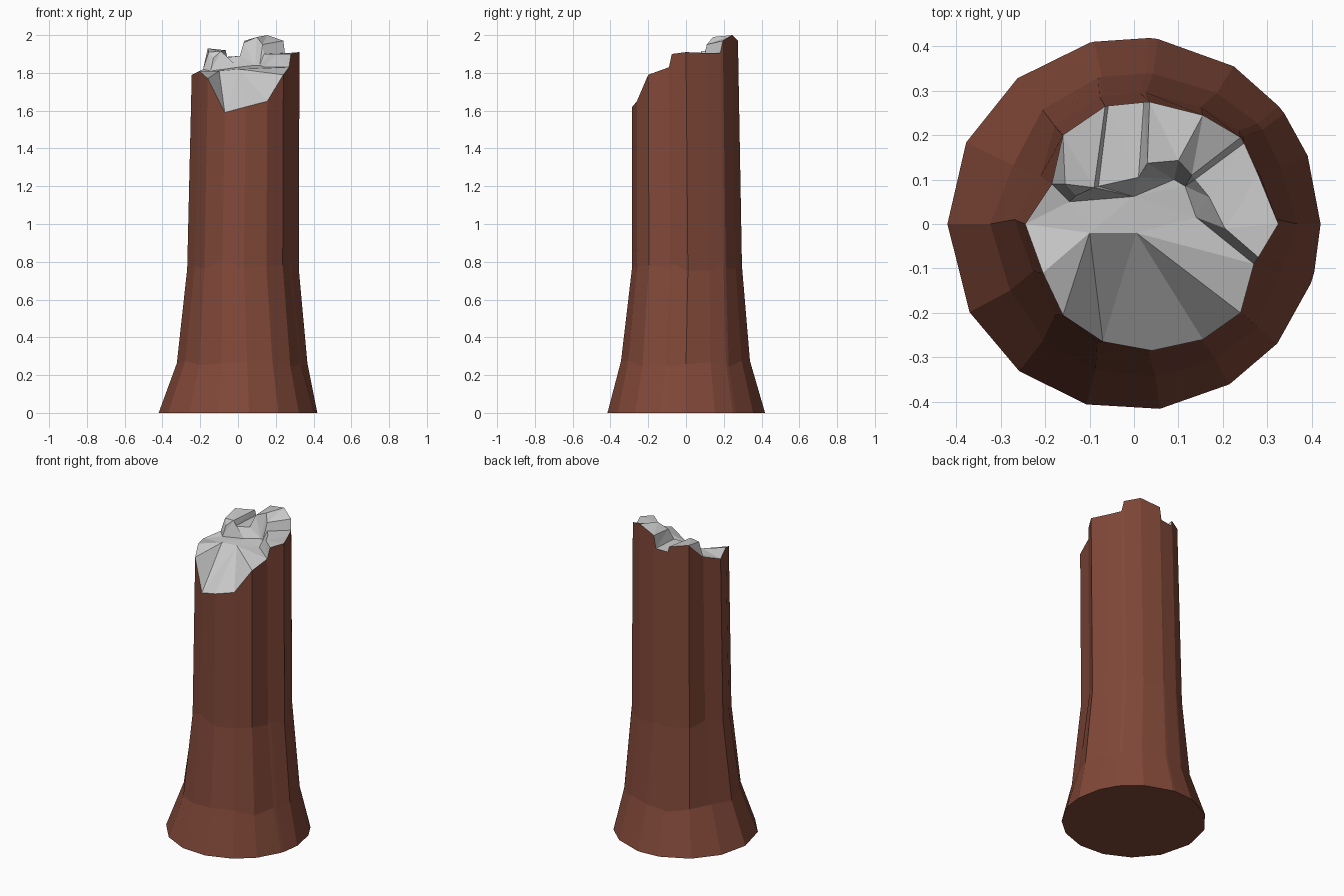
import bpy, bmesh, math, random
from mathutils import Vector
from mathutils.geometry import delaunay_2d_cdt

if "Cube" in bpy.data.objects:
    bpy.data.objects.remove(bpy.data.objects["Cube"])

random.seed(4)

# Jagged rim of the bark, clockwise seen from above
RIM = [Vector(p) for p in (
    (-.065, .265, 1.92), (-.058, .266, 1.885), (.022, .274, 1.89), (.035, .275, 1.97),
    (.155, .245, 2.0), (.24, .195, 1.97), (.248, .182, 1.905), (.28, .11, 1.905),
    (.325, 0, 1.91), (.28, -.075, 1.90), (.27, -.09, 1.83), (.24, -.20, 1.79),
    (.155, -.26, 1.65), (.04, -.285, 1.62), (-.07, -.265, 1.59), (-.16, -.205, 1.77),
    (-.205, -.11, 1.81), (-.245, 0, 1.79), (-.185, .09, 1.82), (-.16, .20, 1.93))]

# Ridge lines inside the break: foot of the splinters, their crest, front edge of the floor
FOOT = [(-.145, .05, 1.81), (0, .062, 1.83), (.09, .10, 1.84), (.115, .085, 1.84), (.14, .015, 1.83)]
CREST = [(-.155, .09, 1.91), (-.13, .064, 1.88), (-.09, .082, 1.915), (-.08, .085, 1.88),
         (.01, .105, 1.89), (.03, .137, 1.96), (.10, .143, 1.99), (.13, .11, 1.95),
         (.137, .10, 1.90), (.17, .06, 1.90), (.205, -.01, 1.90)]
LIP = [(-.10, -.02, 1.81), (.005, -.02, 1.82)]


def mesh_object(name, bm):
    bmesh.ops.recalc_face_normals(bm, faces=bm.faces)
    me = bpy.data.meshes.new(name)
    bm.to_mesh(me)
    bm.free()
    ob = bpy.data.objects.new(name, me)
    bpy.context.collection.objects.link(ob)
    return ob


# Bark: flared base blending up into the rim
bm = bmesh.new()
rings = []
for z, blend, shift, jitter in ((0, 1, 0, 0), (.26, .45, 0, .02), (.78, .08, .01, .03)):
    ring = []
    for p in RIM:
        flat = p.xy
        q = flat.lerp(flat.normalized() * .42, blend) + Vector((-shift, shift))
        ring.append(bm.verts.new((q.x, q.y, z + random.uniform(-jitter, jitter))))
    rings.append(ring)
rings.append([bm.verts.new(p) for p in RIM])
n = len(RIM)
for low, high in zip(rings, rings[1:]):
    for i in range(n):
        j = (i + 1) % n
        bm.faces.new((low[i], low[j], high[j], high[i]))
bm.faces.new(rings[0])
bark = mesh_object("bark", bm)
mat = bpy.data.materials.new("bark_brown")
mat.diffuse_color = (.22, .065, .04, 1)
mat.use_nodes = True
mat.node_tree.nodes["Principled BSDF"].inputs["Base Color"].default_value = mat.diffuse_color
bark.data.materials.append(mat)

# Broken wood: triangulate the rim and ridge lines, keeping the ridges as edges
pts = RIM + [Vector(p) for p in FOOT + CREST + LIP]
f0 = n
c0 = f0 + len(FOOT)
l0 = c0 + len(CREST)
chains = [[18, *range(f0, c0), 10],
          [18, *range(c0, l0), 9],
          [16, l0, l0 + 1, 10],
          [0, c0 + 2], [1, c0 + 3], [2, c0 + 4], [3, c0 + 5], [5, c0 + 7], [6, c0 + 8]]
edges = [e for c in chains for e in zip(c, c[1:])]
co, _, faces, origin, _, _ = delaunay_2d_cdt(
    [p.xy for p in pts], edges, [list(range(n))[::-1]], 1, 1e-5)
bm = bmesh.new()
verts = [bm.verts.new((c.x, c.y, pts[o[0]].z if o else 1.85)) for c, o in zip(co, origin)]
for f in faces:
    bm.faces.new([verts[i] for i in f])
wood = mesh_object("broken_wood", bm)
if sum(p.normal.z * p.area for p in wood.data.polygons) < 0:
    wood.data.flip_normals()
